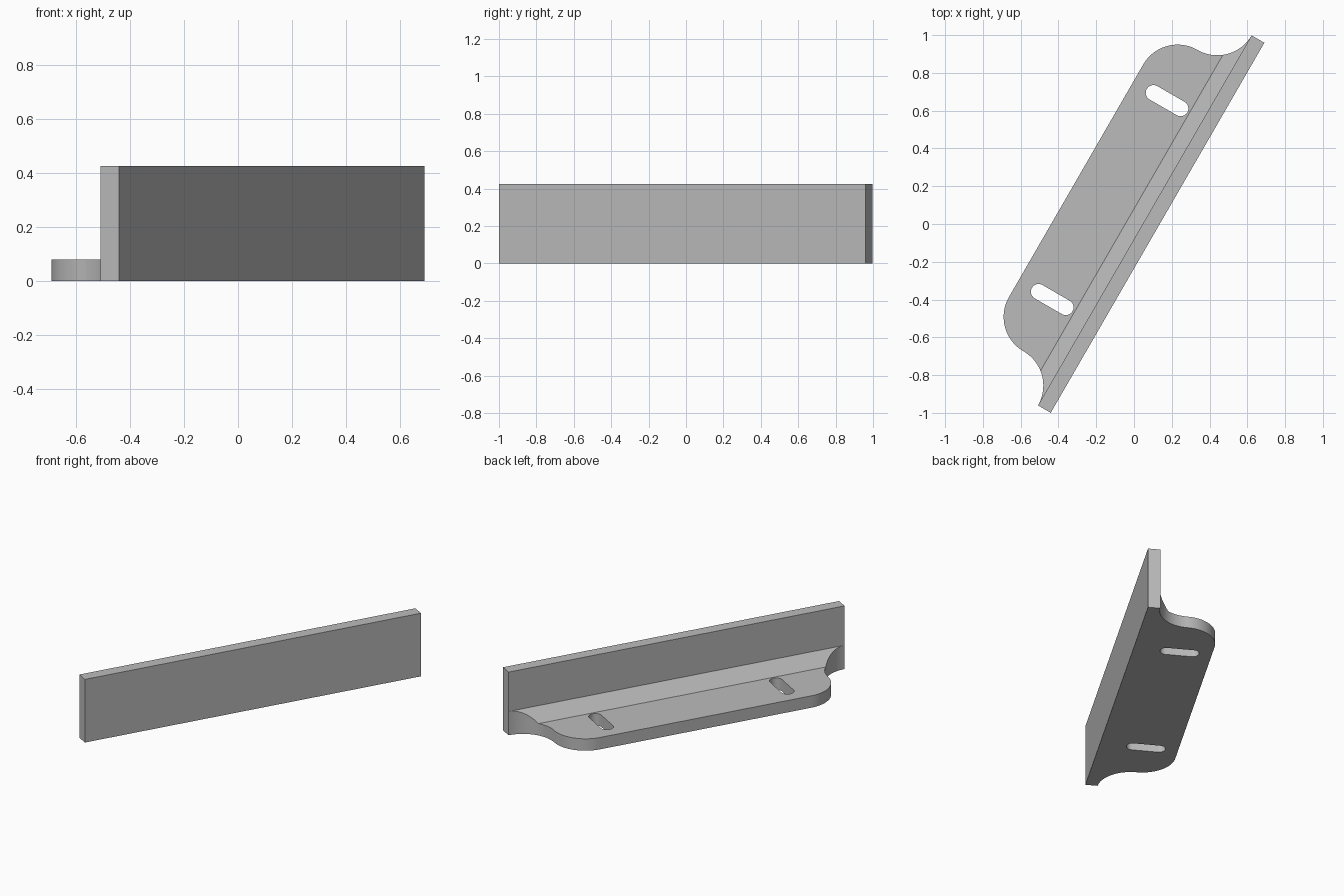
import bpy, bmesh
from math import sin, cos, pi, radians
from mathutils import Matrix, Vector

cube = bpy.data.objects.get("Cube")
if cube:
    bpy.data.objects.remove(cube, do_unlink=True)

HALF = 1.131                   # half the bracket length
FRONT, BACK = -0.118, -0.04    # wall faces
R = 0.21                       # radius of the curved plate ends
HEIGHT, THICK, CHAMFER = 0.425, 0.08, 0.08


def prism(name, points, direction):
    """Extrude a closed 3D outline along a direction."""
    bm = bmesh.new()
    face = bm.faces.new([bm.verts.new(p) for p in points])
    ext = bmesh.ops.extrude_face_region(bm, geom=[face])
    verts = [g for g in ext["geom"] if isinstance(g, bmesh.types.BMVert)]
    bmesh.ops.translate(bm, verts=verts, vec=direction)
    bmesh.ops.recalc_face_normals(bm, faces=bm.faces)
    mesh = bpy.data.meshes.new(name)
    bm.to_mesh(mesh)
    bm.free()
    obj = bpy.data.objects.new(name, mesh)
    bpy.context.collection.objects.link(obj)
    return obj


def arc(cx, cy, r, start, end, steps=20):
    angles = [radians(start + (end - start) * i / steps) for i in range(steps + 1)]
    return [(round(cx + r * cos(a), 5), round(cy + r * sin(a), 5)) for a in angles]


def boolean(obj, cutter, operation):
    cutter.hide_render = True
    mod = obj.modifiers.new(cutter.name, "BOOLEAN")
    mod.operation, mod.object, mod.solver = operation, cutter, "EXACT"


# Plan outline: wall footprint plus a plate with S-curved ends
edge = BACK + 2 * R
half_plan = ([(HALF, FRONT)] + arc(HALF, edge - R, R, 270, 180)
             + arc(HALF - 2 * R, edge - R, R, 0, 90)[1:])
plan = half_plan + [(-x, y) for x, y in reversed(half_plan)]
bracket = prism("angle_bracket", [(x, y, 0) for x, y in plan], (0, 0, HEIGHT))

# Cross-section: upright wall, chamfered inner corner, flat plate
section = [(-0.3, -0.2), (0.6, -0.2), (0.6, THICK), (BACK + CHAMFER, THICK),
           (BACK, THICK + CHAMFER), (BACK, 0.6), (-0.3, 0.6)]
cutters = [prism("section_cutter", [(-1.5, y, z) for y, z in section], (3, 0, 0))]
boolean(bracket, cutters[0], "INTERSECT")

# Two mounting slots
for side, x in (("right", -0.608), ("left", 0.608)):
    slot = arc(x, 0.258, 0.041, 0, 180, 16) + arc(x, 0.092, 0.041, 180, 360, 16)
    cutters.append(prism(side + "_slot_cutter", [(a, b, -0.1) for a, b in slot], (0, 0, 0.4)))
    boolean(bracket, cutters[-1], "DIFFERENCE")

# Bake the cuts, then turn the bracket to its diagonal position
graph = bpy.context.evaluated_depsgraph_get()
baked = bpy.data.meshes.new_from_object(bracket.evaluated_get(graph))
bracket.modifiers.clear()
bracket.data = baked
for c in cutters:
    bpy.data.objects.remove(c, do_unlink=True)
turn = Matrix.Rotation(pi / 3, 4, "Z")
baked.transform(turn @ Matrix.Translation(Vector((0.045, 0, 0))))

# Plain grey metal
grey = bpy.data.materials.new("plain_grey")
grey.use_nodes = True
colour = (0.5, 0.5, 0.5, 1)
grey.diffuse_color = colour
grey.node_tree.nodes["Principled BSDF"].inputs["Base Color"].default_value = colour
baked.materials.clear()
baked.materials.append(grey)

bpy.ops.object.select_all(action="DESELECT")
bracket.select_set(True)
bpy.context.view_layer.objects.active = bracket
bpy.ops.object.shade_smooth_by_angle(angle=radians(25))
